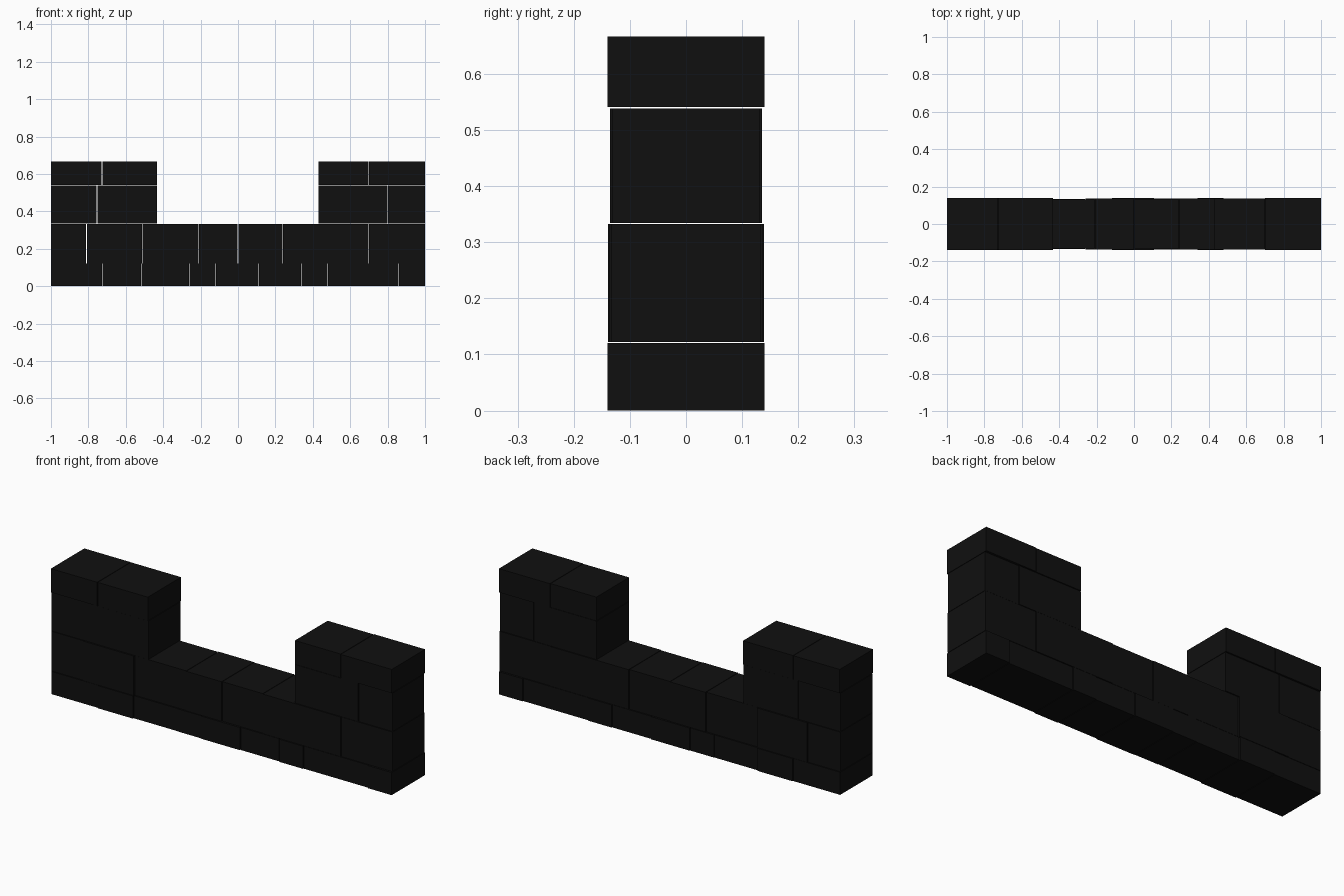
import bpy

if "Cube" in bpy.data.objects:
    bpy.data.objects.remove(bpy.data.objects["Cube"])

GAP = 0.003  # mortar joint between neighbouring blocks

stone = bpy.data.materials.new("dark_stone")
stone.diffuse_color = (0.005, 0.005, 0.005, 1)
stone.use_nodes = True
stone.node_tree.nodes["Principled BSDF"].inputs["Base Color"].default_value = stone.diffuse_color


def block(name, x0, x1, z0, z1, half_depth):
    bpy.ops.mesh.primitive_cube_add(
        size=1, location=((x0 + x1) / 2, 0, (z0 + z1) / 2))
    ob = bpy.context.object
    ob.name = name
    ob.scale = (x1 - x0, 2 * half_depth, z1 - z0)
    bpy.ops.object.transform_apply(location=False, rotation=False, scale=True)
    ob.data.materials.append(stone)


def course(name, z0, z1, joints, depths):
    """One row of stones between the joint positions, each with its own depth."""
    last = len(depths) - 1
    for i, d in enumerate(depths):
        x0 = joints[i] + (GAP / 2 if i > 0 else 0)
        x1 = joints[i + 1] - (GAP / 2 if i < last else 0)
        block(f"{name}_{i + 1}", x0, x1, z0, z1, d)


# Low wall: footing stones and tall stones
course("footing_block", 0, 0.12,
       [-1, -0.725, -0.517, -0.26, -0.12, 0.11, 0.338, 0.48, 0.86, 1],
       [0.136, 0.14, 0.134, 0.136, 0.139, 0.135, 0.139, 0.135, 0.14])
course("wall_block", 0.1225, 0.3325,
       [-1, -0.81, -0.513, -0.21, 0.0, 0.24, 0.70, 1],
       [0.135, 0.139, 0.132, 0.136, 0.133, 0.137, 0.134])

# Left and right merlons, each with a course and a cap
course("left_merlon_block", 0.3345, 0.5385, [-1, -0.754, -0.432], [0.134, 0.135])
course("left_merlon_cap", 0.541, 0.667, [-1, -0.727, -0.432], [0.14, 0.139])
course("right_merlon_block", 0.3345, 0.5385, [0.43, 0.80, 1], [0.135, 0.132])
course("right_merlon_cap", 0.541, 0.667, [0.43, 0.70, 1], [0.137, 0.14])
